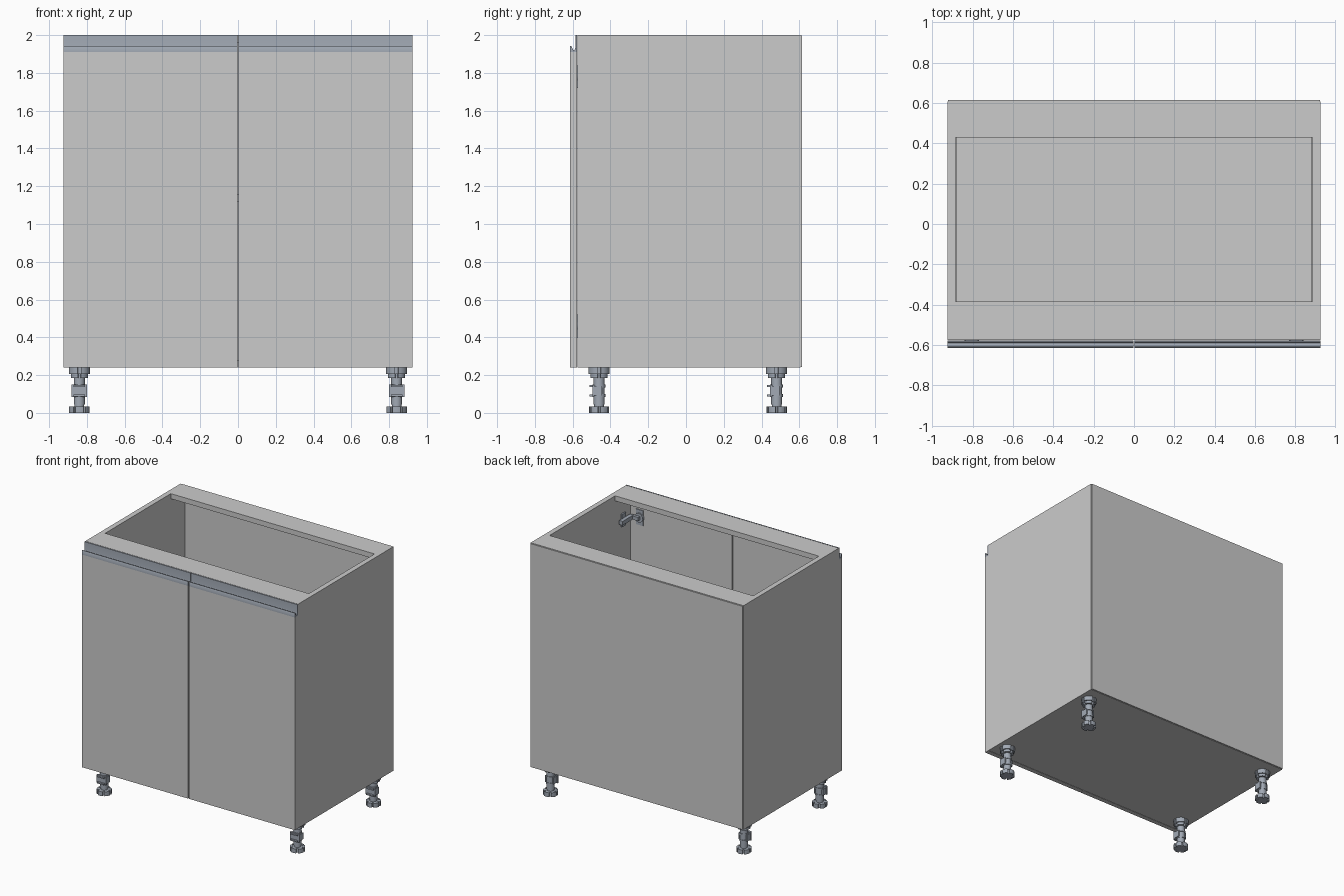
import bpy, bmesh, math
from mathutils import Matrix, Vector

if "Cube" in bpy.data.objects:
    bpy.data.objects.remove(bpy.data.objects["Cube"])

metal = bpy.data.materials.new("blue_grey_metal")
metal.diffuse_color = (0.36, 0.40, 0.46, 1)
metal.use_nodes = True
metal.node_tree.nodes["Principled BSDF"].inputs["Base Color"].default_value = metal.diffuse_color


def box(bm, x0, x1, y0, y1, z0, z1):
    m = Matrix.Translation(((x0 + x1) / 2, (y0 + y1) / 2, (z0 + z1) / 2))
    bmesh.ops.create_cube(bm, size=1, matrix=m @ Matrix.Diagonal((x1 - x0, y1 - y0, z1 - z0, 1)))


def prism(bm, points, direction):
    face = bm.faces.new([bm.verts.new(p) for p in points])
    res = bmesh.ops.extrude_face_region(bm, geom=[face], use_keep_orig=True)
    verts = [v for v in res["geom"] if isinstance(v, bmesh.types.BMVert)]
    bmesh.ops.translate(bm, verts=verts, vec=Vector(direction))


def disc(bm, cx, cy, z0, z1, r, notches=0, depth=0.0, n=24):
    pts = []
    for i in range(n):
        if notches:
            # square slots cut into the rim
            step = n // notches
            a = 2 * math.pi * (i // step) / notches
            k = i % step
            half = math.pi / notches * 0.22
            span = 2 * math.pi / notches - 2 * half
            ang = a + half + span * k / (step - 1)
            if k == 0:
                pts.append((cx + (r - depth) * math.cos(ang), cy + (r - depth) * math.sin(ang), z0))
            pts.append((cx + r * math.cos(ang), cy + r * math.sin(ang), z0))
            if k == step - 1:
                pts.append((cx + (r - depth) * math.cos(ang), cy + (r - depth) * math.sin(ang), z0))
        else:
            ang = 2 * math.pi * i / n
            pts.append((cx + r * math.cos(ang), cy + r * math.sin(ang), z0))
    prism(bm, pts, (0, 0, z1 - z0))


def finish(name, bm, mat=None, mirror=False, smooth=False):
    bmesh.ops.recalc_face_normals(bm, faces=bm.faces)
    me = bpy.data.meshes.new(name)
    bm.to_mesh(me)
    bm.free()
    ob = bpy.data.objects.new(name, me)
    bpy.context.collection.objects.link(ob)
    if mat:
        me.materials.append(mat)
    if mirror:
        ob.modifiers.new("mirror", "MIRROR").use_axis[0] = True
    if smooth:
        bpy.ops.object.select_all(action="DESELECT")
        ob.select_set(True)
        bpy.context.view_layer.objects.active = ob
        bpy.ops.object.shade_smooth_by_angle(angle=math.radians(40))
    return ob


def panel(name, *dims, mirror=False):
    bm = bmesh.new()
    box(bm, *dims)
    return finish(name, bm, mirror=mirror)


# Carcass panels
W, T = 0.925, 0.885
panel("side_panel", T, W, -0.575, 0.607, 0.24, 2.0, mirror=True)
panel("bottom_panel", -T, T, -0.575, 0.607, 0.24, 0.28)
panel("front_top_rail", -T, T, -0.575, -0.385, 1.96, 2.0)
panel("back_top_rail", -T, T, 0.43, 0.607, 1.96, 2.0)
panel("back_panel", -0.922, 0.922, 0.607, 0.615, 0.243, 1.997)
panel("shelf", -0.882, 0.882, -0.53, 0.605, 1.12, 1.16)

# Doors with recessed grip profile along the top
panel("door", 0.003, W, -0.615, -0.578, 0.24, 1.91, mirror=True)
grip = [(-0.615, 1.91), (-0.615, 1.937), (-0.612, 1.943), (-0.608, 1.943),
        (-0.603, 1.932), (-0.597, 1.922), (-0.591, 1.919), (-0.587, 1.926),
        (-0.585, 1.94), (-0.585, 2.0), (-0.578, 2.0), (-0.578, 1.91)]
bm = bmesh.new()
prism(bm, [(0.003, y, z) for y, z in grip], (W - 0.003, 0, 0))
finish("door_grip_profile", bm, metal, mirror=True, smooth=True)

# Hinges: wall plate, arm, knuckle and door cup
for label, z in (("lower", 0.46), ("upper", 1.78)):
    bm = bmesh.new()
    box(bm, 0.873, T, -0.50, -0.455, z - 0.05, z + 0.05)
    box(bm, 0.845, 0.875, -0.555, -0.42, z - 0.016, z + 0.016)
    box(bm, 0.795, 0.86, -0.565, -0.54, z - 0.014, z + 0.014)
    box(bm, 0.775, 0.835, -0.578, -0.572, z - 0.06, z + 0.06)
    turn = Matrix.Translation((0.805, -0.57, z)) @ Matrix.Rotation(math.pi / 2, 4, "X")
    bmesh.ops.create_cone(bm, cap_ends=True, segments=24, radius1=0.036, radius2=0.036,
                          depth=0.016, matrix=turn)
    finish(label + "_hinge", bm, metal, mirror=True, smooth=True)

# Adjustable legs with plinth clips facing forward
for label, y in (("front", -0.46), ("back", 0.48)):
    x = 0.84
    bm = bmesh.new()
    disc(bm, x, y, 0.0, 0.034, 0.054, notches=6, depth=0.016)
    disc(bm, x, y, 0.03, 0.05, 0.026)
    disc(bm, x, y, 0.045, 0.20, 0.029)
    disc(bm, x, y, 0.185, 0.225, 0.046, notches=4, depth=0.014)
    disc(bm, x, y, 0.205, 0.24, 0.056, notches=4, depth=0.01)
    disc(bm, x, y, 0.135, 0.15, 0.033)
    disc(bm, x, y, 0.085, 0.10, 0.033)
    finish(label + "_leg", bm, metal, mirror=True, smooth=True)
    bm = bmesh.new()
    box(bm, x - 0.041, x + 0.041, y - 0.036, y - 0.026, 0.085, 0.15)
    for s in (-1, 1):
        xs = sorted((x + s * 0.028, x + s * 0.038))
        box(bm, *xs, y - 0.028, y + 0.016, 0.092, 0.143)
    for z in (0.088, 0.137):
        box(bm, x - 0.03, x + 0.03, y - 0.05, y - 0.034, z, z + 0.01)
    finish(label + "_plinth_clip", bm, metal, mirror=True)
